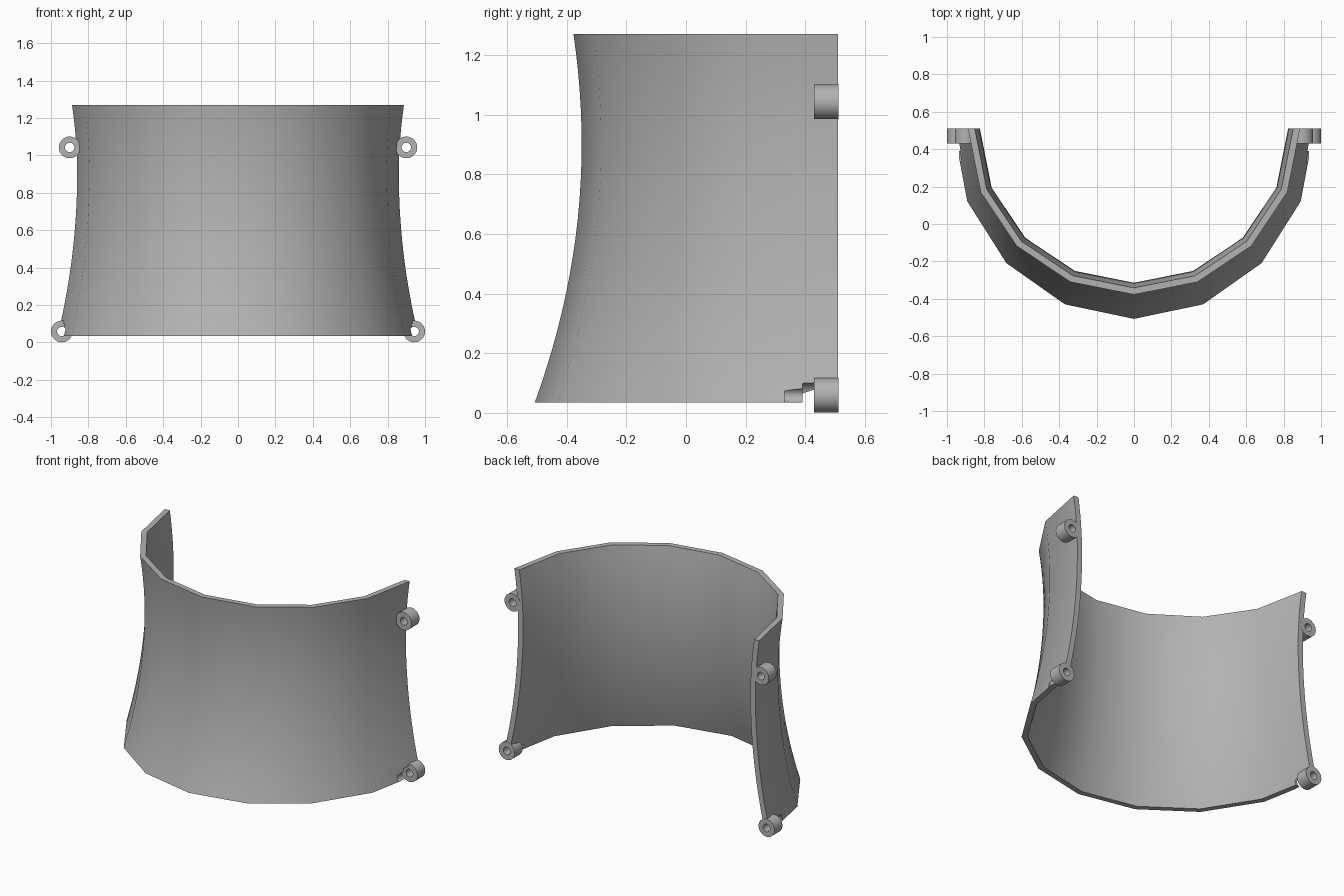
import bpy, bmesh
from math import sin, cos, pi, radians

cube = bpy.data.objects.get("Cube")
if cube:
    bpy.data.objects.remove(cube, do_unlink=True)

grey = bpy.data.materials.new("plain grey")
grey.use_nodes = True
COLOUR = (0.45, 0.45, 0.45, 1)
grey.diffuse_color = COLOUR
grey.node_tree.nodes["Principled BSDF"].inputs["Base Color"].default_value = COLOUR

BACK, BOTTOM, TOP, WAIST = 0.51, 0.035, 1.27, 0.9
WALL = 0.036
LEVELS, SEGMENTS = 20, 8


def make_object(name, bm):
    bmesh.ops.recalc_face_normals(bm, faces=bm.faces[:])
    mesh = bpy.data.meshes.new(name)
    bm.to_mesh(mesh)
    bm.free()
    mesh.materials.append(grey)
    obj = bpy.data.objects.new(name, mesh)
    bpy.context.collection.objects.link(obj)
    return obj


def select_only(obj):
    bpy.ops.object.select_all(action='DESELECT')
    obj.select_set(True)
    bpy.context.view_layer.objects.active = obj


def smooth(obj):
    select_only(obj)
    bpy.ops.object.shade_smooth_by_angle(angle=radians(30))


def flared_point(angle, z, inset):
    """Point on the waisted half-ellipse wall."""
    d = (z - WAIST) ** 2
    rx = 0.86 + d * (0.2 if z > WAIST else 0.14) - inset
    ry = 0.86 + d * (0.2 if z > WAIST else 0.21) - inset
    return rx * sin(angle), BACK - ry * cos(angle), z


def wall_grid(bm, inset):
    return [[bm.verts.new(flared_point(-pi / 2 + pi * i / SEGMENTS,
                                       BOTTOM + (TOP - BOTTOM) * k / LEVELS, inset))
             for i in range(SEGMENTS + 1)] for k in range(LEVELS + 1)]


def tube(name, x, z, y0, y1, outer, inner=0, sides=32):
    """Cylinder along y, with an optional through hole."""
    bm = bmesh.new()

    def ring(r, y):
        return [bm.verts.new((x + r * cos(2 * pi * i / sides), y,
                              z + r * sin(2 * pi * i / sides))) for i in range(sides)]

    loops = [ring(outer, y0), ring(outer, y1)]
    if inner:
        loops += [ring(inner, y1), ring(inner, y0)]
        pairs = list(zip(loops, loops[1:] + loops[:1]))
    else:
        pairs = [(loops[0], loops[1])]
        for loop in loops:
            bm.faces.new(loop)
    for a, b in pairs:
        for i in range(sides):
            j = (i + 1) % sides
            bm.faces.new((a[i], a[j], b[j], b[i]))
    return make_object(name, bm)


# Curved shell: outer and inner walls joined round the rim
bm = bmesh.new()
out, inn = wall_grid(bm, 0), wall_grid(bm, WALL)
for grid in (out, inn):
    for k in range(LEVELS):
        for i in range(SEGMENTS):
            bm.faces.new((grid[k][i], grid[k][i + 1], grid[k + 1][i + 1], grid[k + 1][i]))
for k in (0, LEVELS):
    for i in range(SEGMENTS):
        bm.faces.new((out[k][i], out[k][i + 1], inn[k][i + 1], inn[k][i]))
for i in (0, SEGMENTS):
    for k in range(LEVELS):
        bm.faces.new((out[k][i], out[k + 1][i], inn[k + 1][i], inn[k][i]))
shell = make_object("curved_shell", bm)

# Screw clearance behind the lower lugs
LOWER_X, LOWER_Z = 0.942, 0.059
for side in (-1, 1):
    for y0, y1, r in ((0.33, 0.53, 0.025), (0.39, 0.43, 0.043)):
        cutter = tube("clearance_cutter", side * LOWER_X, LOWER_Z, y0, y1, r)
        cutter.hide_render = True
        cut = shell.modifiers.new("clearance", 'BOOLEAN')
        cut.operation, cut.solver, cut.object = 'DIFFERENCE', 'EXACT', cutter
        select_only(shell)
        bpy.ops.object.modifier_apply(modifier=cut.name)
        bpy.data.objects.remove(cutter, do_unlink=True)
smooth(shell)

# Mounting lugs on both back edges
for side, label in ((-1, "right"), (1, "left")):
    for height, x, z in (("lower", LOWER_X, LOWER_Z), ("upper", 0.9, 1.043)):
        smooth(tube(f"{height}_{label}_lug", side * x, z, 0.43, BACK + 0.001, 0.058, 0.025))
